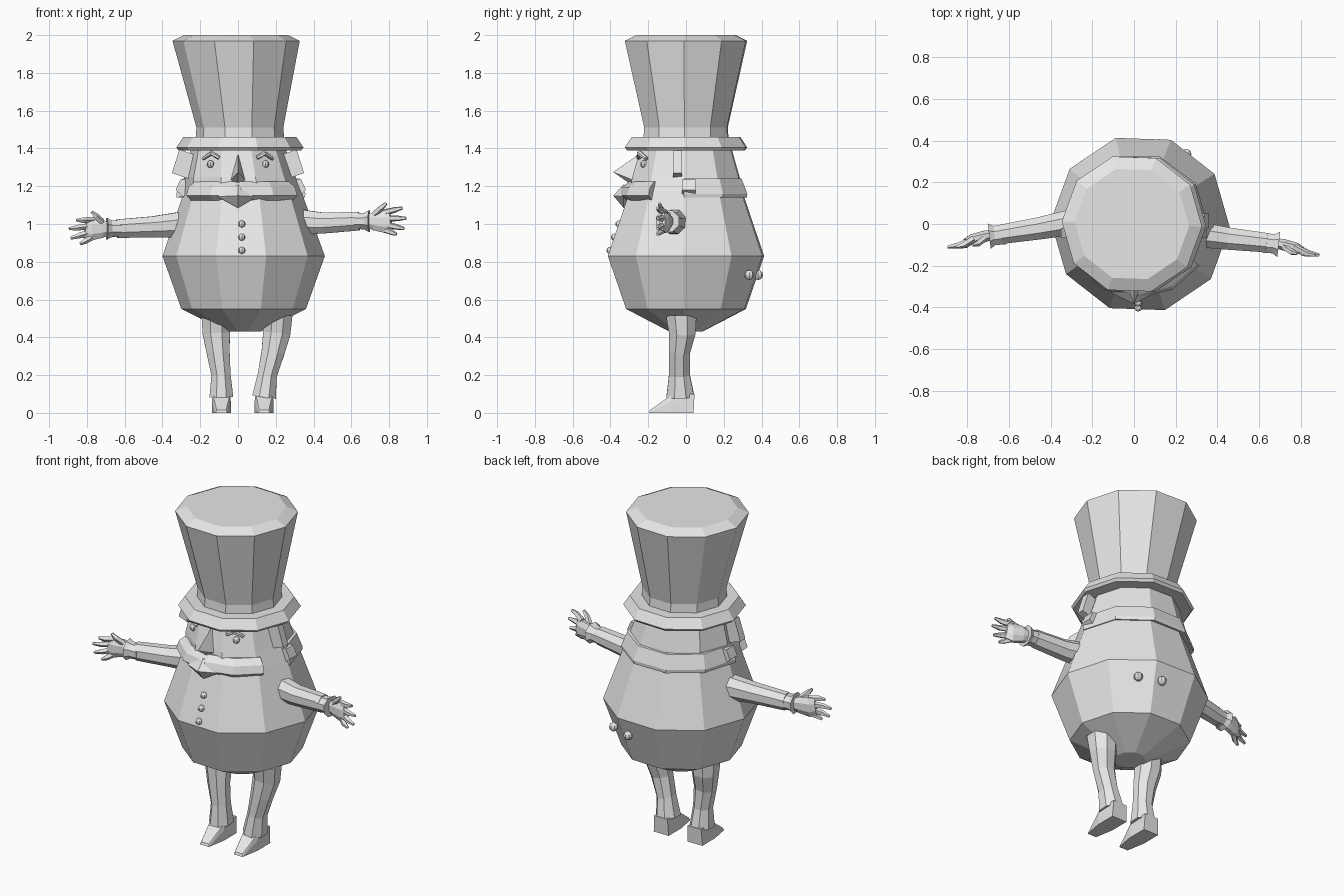
import bpy, bmesh, math
from mathutils import Vector

if "Cube" in bpy.data.objects:
    bpy.data.objects.remove(bpy.data.objects["Cube"])

grey = bpy.data.materials.new("plain_grey")
grey.diffuse_color = (0.8, 0.8, 0.8, 1)
grey.use_nodes = True
grey.node_tree.nodes["Principled BSDF"].inputs["Base Color"].default_value = grey.diffuse_color


def make(name, bm):
    bmesh.ops.recalc_face_normals(bm, faces=bm.faces)
    me = bpy.data.meshes.new(name)
    bm.to_mesh(me)
    bm.free()
    me.materials.append(grey)
    ob = bpy.data.objects.new(name, me)
    bpy.context.collection.objects.link(ob)
    return ob


def loft(name, rings, closed=True):
    """Skin a row of equal point rings and cap both ends."""
    bm = bmesh.new()
    vs = [[bm.verts.new(p) for p in ring] for ring in rings]
    n = len(rings[0])
    for a, b in zip(vs, vs[1:]):
        for i in range(n):
            j = (i + 1) % n
            bm.faces.new((a[i], a[j], b[j], b[i]))
    bm.faces.new(vs[0])
    bm.faces.new(vs[-1])
    return make(name, bm)


def lathe(name, profile, n=10, phase=-2):
    """Profile entries: centre x, z, radius."""
    rings = []
    for cx, z, r in profile:
        ang = [math.radians(phase + 360 * i / n) for i in range(n)]
        rings.append([(cx + r * math.cos(a), r * math.sin(a), z) for a in ang])
    return loft(name, rings)


def tube(name, path, radii, n=8, ref=(0, 0, 1)):
    """Tube with an elliptical section: (across, along ref) radii."""
    pts = [Vector(p) for p in path]
    rings = []
    for i, p in enumerate(pts):
        t = (pts[min(i + 1, len(pts) - 1)] - pts[max(i - 1, 0)]).normalized()
        side = t.cross(Vector(ref)).normalized()
        up = side.cross(t)
        ra, rb = radii[i]
        ang = [math.tau * (k + 0.5) / n for k in range(n)]
        rings.append([p + side * ra * math.cos(a) + up * rb * math.sin(a) for a in ang])
    return loft(name, rings)


def arc_band(name, cx, a0, a1, steps, section):
    """Sweep a (radius, z) section around the head."""
    rings = []
    for i in range(steps + 1):
        a = math.radians(a0 + (a1 - a0) * i / steps)
        rings.append([(cx + r * math.cos(a), r * math.sin(a), z) for r, z in section])
    return loft(name, rings)


def hull(name, pts):
    bm = bmesh.new()
    for p in pts:
        bm.verts.new(p)
    bmesh.ops.convex_hull(bm, input=bm.verts)
    return make(name, bm)


def ball(name, loc, r):
    bm = bmesh.new()
    bmesh.ops.create_uvsphere(bm, u_segments=8, v_segments=6, radius=r)
    bmesh.ops.translate(bm, verts=bm.verts, vec=loc)
    return make(name, bm)


# Round body running up into the head
lathe("body", [(.03, .43, .09), (.03, .55, .33), (.03, .83, .43),
               (.025, 1.16, .315), (.01, 1.25, .295), (0, 1.42, .245)])

# Top hat
lathe("hat_brim", [(.01, 1.395, .24), (.01, 1.39, .325), (.01, 1.405, .337),
                   (.01, 1.46, .30), (.01, 1.46, .21)])
lathe("hat_crown", [(.01, 1.45, .235), (.01, 1.51, .23),
                    (-.01, 1.97, .337), (-.01, 2.0, .275)])

# Hair around the back, moustache around the front
arc_band("back_hair", .015, -2, 182, 5,
         [(.27, 1.15), (.34, 1.14), (.342, 1.16), (.31, 1.24), (.27, 1.245)])
arc_band("moustache", .02, -146, -34, 4,
         [(.27, 1.15), (.325, 1.125), (.355, 1.15), (.34, 1.195), (.30, 1.225), (.26, 1.225)])
hull("lip", [(-.11, -.33, 1.145), (.1, -.33, 1.145), (0, -.33, 1.21), (0, -.33, 1.085),
             (0, -.385, 1.15), (0, -.25, 1.15)])

# Nose
hull("nose", [(0, -.22, 1.39), (0, -.385, 1.275), (-.05, -.25, 1.22),
              (.05, -.25, 1.22), (0, -.30, 1.215), (0, -.2, 1.25)])

# Eyes, brows, ears and hair tips on both sides
for s, side in ((-1, "left"), (1, "right")):
    ball(side + "_eye", (s * .145, -.222, 1.317), .02)
    tube(side + "_brow", [(s * .10, -.25, 1.35), (s * .14, -.245, 1.375), (s * .185, -.21, 1.345)],
         [(.014, .01), (.017, .014), (.012, .01)], n=6)
    hull(side + "_ear", [(s * x, y, z) for x, z in ((.21, 1.36), (.31, 1.395), (.35, 1.27), (.25, 1.235))
                         for y in (-.065 + .1 * (1.395 - z) * -.2, -.02)])
    hull(side + "_hair_tip", [(s * x + .015, y, z) for x, z in ((.27, 1.235), (.32, 1.235), (.345, 1.18), (.30, 1.14))
                              for y in (-.02, .05)])

# Buttons down the front and on the back
for i, (z, y) in enumerate(((1.0, -.355), (.93, -.378), (.86, -.402))):
    ball("front_button_%d" % i, (.02, y, z), .019)
for i, loc in enumerate(((.25, .335, .73), (.12, .382, .73))):
    ball("back_button_%d" % i, loc, .026)

# Arms: shoulder, elbow, wrist, then thumb and finger tips (x, z)
arms = {
    "left": (-1, (-.24, .02, 1.0), (-.45, -.02, .985), (-.64, -.05, .975),
             ((.775, 1.065), (.855, 1.02), (.895, .975), (.885, .925), (.835, .895))),
    "right": (1, (.24, -.04, 1.015), (.45, -.07, 1.005), (.64, -.09, 1.015),
              ((.785, 1.11), (.87, 1.085), (.89, 1.03), (.88, .975), (.84, .945))),
}
for side, (s, a, b, c, tips) in arms.items():
    cx, cy, cz = c
    tube(side + "_sleeve", [a, b, c], [(.07, .08), (.058, .06), (.05, .053)])
    tube(side + "_cuff", [(cx - s * .02, cy, cz), (cx + s * .03, cy - .005, cz), (cx + s * .055, cy - .008, cz)],
         [(.052, .045), (.05, .047), (.066, .062)])
    tube(side + "_palm", [(cx + s * .03, cy, cz), (cx + s * .08, cy - .01, cz),
                          (cx + s * .14, cy - .025, cz - .005), (cx + s * .17, cy - .035, cz)],
         [(.025, .03), (.03, .052), (.027, .062), (.016, .052)])
    # Fingers fan out from the palm, the first being the thumb
    for k, (tx, tz) in enumerate(tips):
        root = Vector((cx + s * (.08 if k == 0 else .13), cy - .02, cz + (.035, .045, .015, -.015, -.042)[k]))
        tip = Vector((s * tx, cy - .06 + .01 * (k == 0), tz))
        mid = root.lerp(tip, .6) + Vector((0, -.008, 0))
        tube("%s_finger_%d" % (side, k), [root, mid, tip], [(.017, .018), (.015, .016), (.008, .008)], n=5)

# Legs: centres and (across, fore-aft) radii from hip to hem, then shoe
legs = {
    "left": [(-.115, -.025, .52), (-.115, -.02, .42), (-.105, -.035, .32), (-.09, -.035, .2), (-.088, -.03, .085)],
    "right": [(.21, -.025, .52), (.205, -.02, .42), (.185, -.035, .32), (.155, -.035, .2), (.138, -.03, .085)],
}
for side, path in legs.items():
    tube(side + "_leg", path, [(.085, .088), (.078, .075), (.066, .06), (.055, .06), (.068, .08)],
         ref=(0, 1, 0))
    x = path[-1][0]
    hull(side + "_shoe", [(x + dx, y, z) for w, y, z in
                          ((.05, .04, 0), (.045, .045, .1), (.045, -.07, .1), (.05, -.08, 0),
                           (.05, -.08, .06), (.03, -.195, 0), (.025, -.19, .015)) for dx in (-w, w)])
